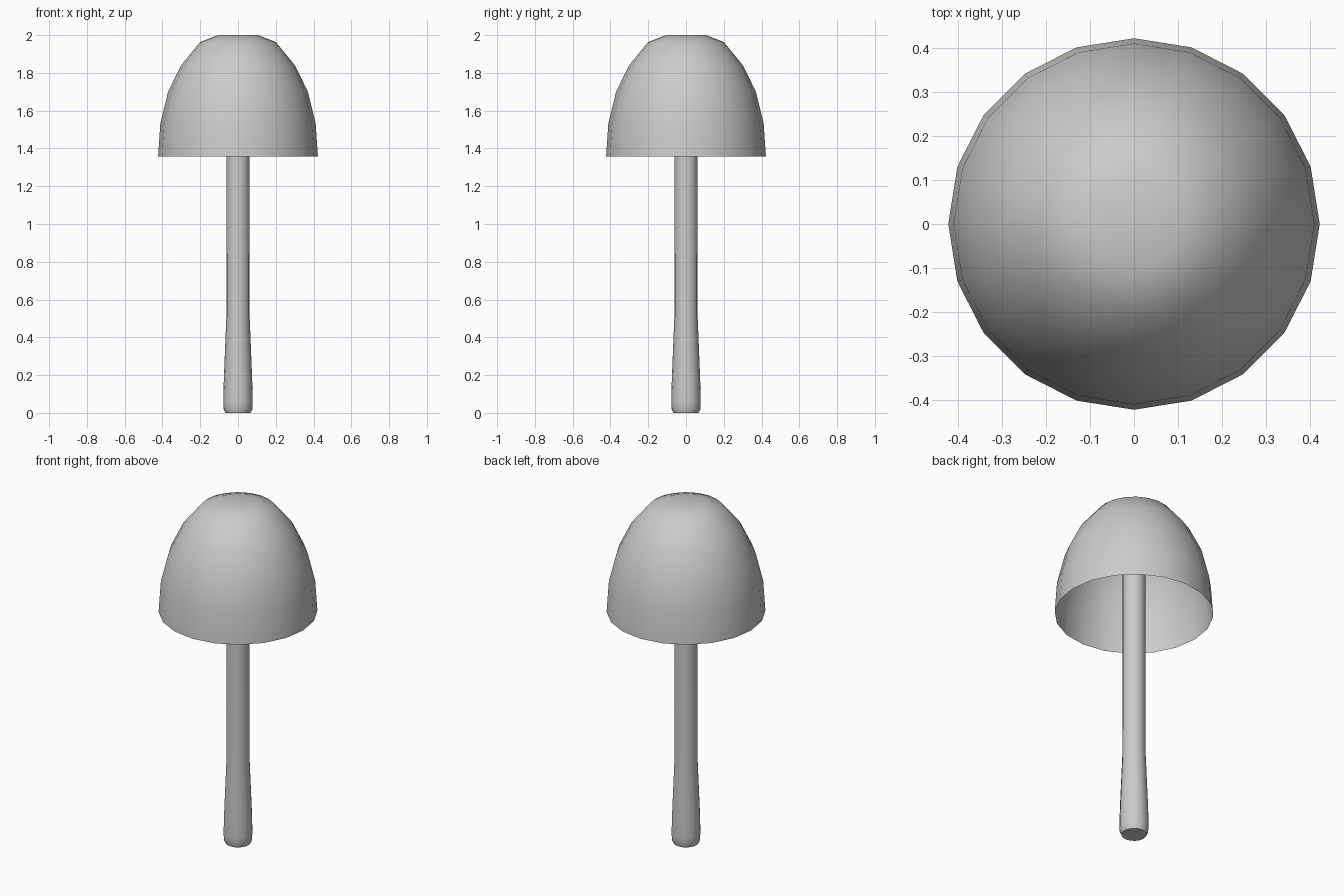
import bpy, bmesh, math

if "Cube" in bpy.data.objects:
    bpy.data.objects.remove(bpy.data.objects["Cube"])


def lathe(name, profile, sides, close_start=False, close_end=False):
    """Revolve (radius, z) points around the z axis into a smooth mesh."""
    bm = bmesh.new()
    rings = []
    for r, z in profile:
        rings.append([bm.verts.new((r * math.cos(2 * math.pi * i / sides),
                                    r * math.sin(2 * math.pi * i / sides), z))
                      for i in range(sides)])
    for a, b in zip(rings, rings[1:]):
        for i in range(sides):
            j = (i + 1) % sides
            bm.faces.new((a[i], a[j], b[j], b[i]))
    if close_start:
        bm.faces.new(rings[0][::-1])
    if close_end:
        bm.faces.new(rings[-1])
    mesh = bpy.data.meshes.new(name)
    bm.to_mesh(mesh)
    bm.free()
    obj = bpy.data.objects.new(name, mesh)
    bpy.context.collection.objects.link(obj)
    bpy.ops.object.select_all(action='DESELECT')
    bpy.context.view_layer.objects.active = obj
    obj.select_set(True)
    bpy.ops.object.shade_smooth_by_angle(angle=math.radians(40))
    return obj


# Hollow bell-shaped cap, open underneath
lathe("mushroom_cap",
      [(0.423, 1.357), (0.411, 1.535), (0.37, 1.70), (0.302, 1.84),
       (0.201, 1.963), (0.105, 2.0)], 20, close_end=True)

# Slender stem with a swollen foot, running up into the cap
lathe("mushroom_stem",
      [(0.067, 0.0), (0.076, 0.02), (0.078, 0.06), (0.075, 0.18), (0.062, 0.50),
       (0.061, 1.36), (0.061, 1.98)], 16, close_start=True)
